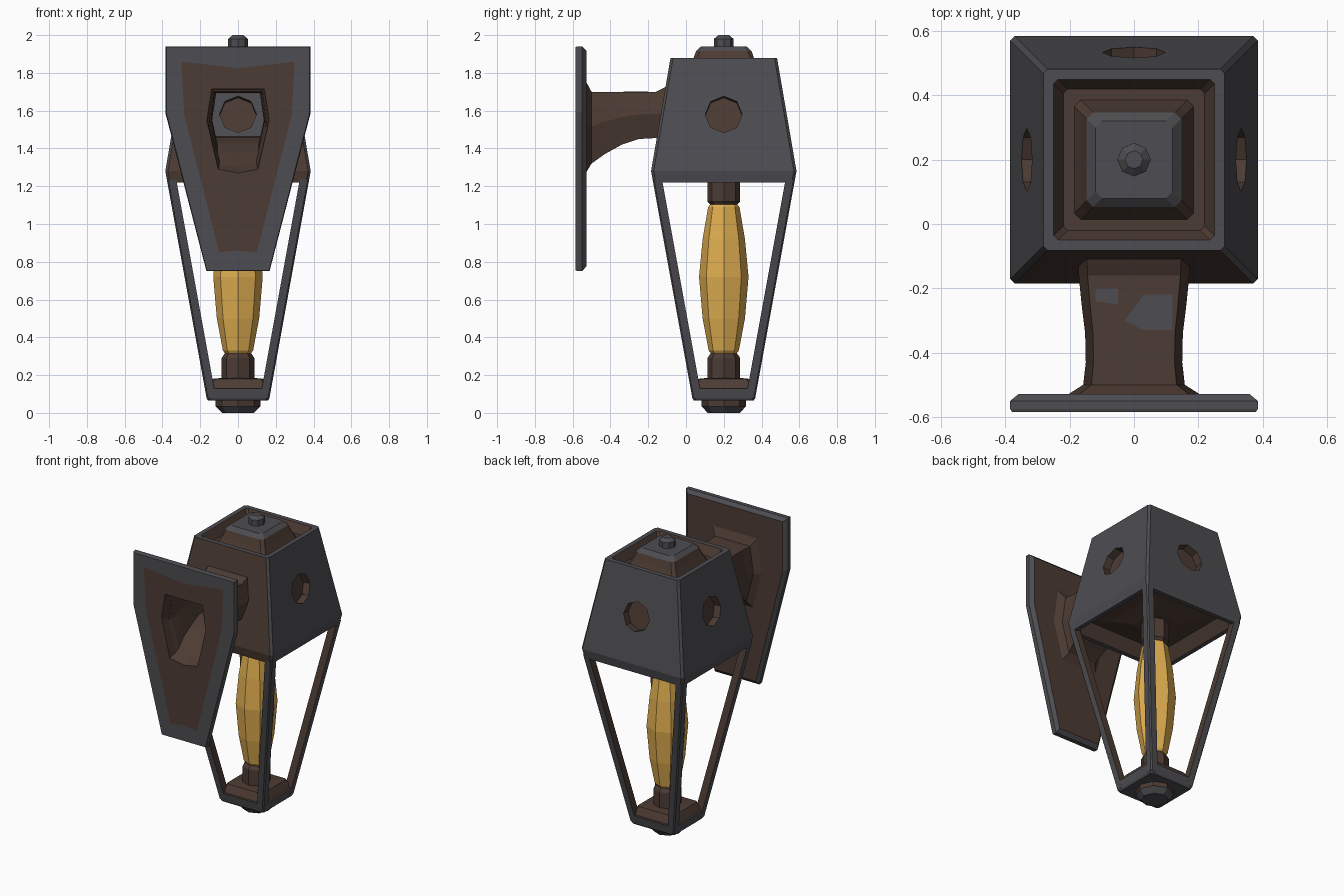
import bpy, bmesh, math
from mathutils import Vector

if "Cube" in bpy.data.objects:
    bpy.data.objects.remove(bpy.data.objects["Cube"])

def material(name, col):
    m = bpy.data.materials.new(name)
    m.diffuse_color = (*col, 1)
    m.use_nodes = True
    m.node_tree.nodes["Principled BSDF"].inputs["Base Color"].default_value = m.diffuse_color
    return m

MATS = [material("dark_iron", (0.075, 0.075, 0.084)),
        material("rust_brown", (0.073, 0.044, 0.033)),
        material("amber_glass", (0.74, 0.42, 0.08))]
IRON, RUST, AMBER = 0, 1, 2
CY = 0.2  # lantern axis


def finish(name, bm):
    bmesh.ops.recalc_face_normals(bm, faces=bm.faces)
    me = bpy.data.meshes.new(name)
    bm.to_mesh(me)
    bm.free()
    for m in MATS:
        me.materials.append(m)
    ob = bpy.data.objects.new(name, me)
    bpy.context.collection.objects.link(ob)
    return ob


def add_loft(bm, loops, mats, closed=False, caps=(IRON, IRON)):
    """Join equal loops of points; one colour per band."""
    vs = [[bm.verts.new(p) for p in lp] for lp in loops]
    n, k = len(vs[0]), len(vs)
    for i in range(k if closed else k - 1):
        a, b = vs[i], vs[(i + 1) % k]
        for j in range(n):
            f = bm.faces.new((a[j], a[(j + 1) % n], b[(j + 1) % n], b[j]))
            f.material_index = mats[i] if isinstance(mats, list) else mats
    if not closed:
        for lp, c in zip((vs[0], vs[-1]), caps):
            bm.faces.new(lp).material_index = c


def loft(name, loops, mats, closed=False, caps=(IRON, IRON)):
    bm = bmesh.new()
    add_loft(bm, loops, mats, closed, caps)
    return finish(name, bm)


def square(h, z, c=0.014):
    """Square ring with clipped corners."""
    pts = [(h, -h + c), (h, h - c), (h - c, h), (-h + c, h),
           (-h, h - c), (-h, -h + c), (-h + c, -h), (h - c, -h)]
    return [(x, y + CY, z) for x, y in pts]


def octagon(r, z):
    return [(r * math.cos(i * math.pi / 4), CY + r * math.sin(i * math.pi / 4), z)
            for i in range(8)]


def turned(name, prof, mats, caps):
    return loft(name, [octagon(r, z) for r, z in prof], mats, caps=caps)


def mirrored(y, top, right, bottom):
    """Symmetric eight-point outline in the xz plane."""
    pts = [(0, top)] + right + [(0, bottom)] + [(-x, z) for x, z in reversed(right)]
    return [(x, y, z) for x, z in pts]


# ---- wall plate with hollow arm ----
def outline(y, sx=1, sz=1):
    z = lambda v: 1.38 + (v - 1.38) * sz
    return mirrored(y, z(1.94), [(0.385 * sx, z(1.94)), (0.385 * sx, z(1.59)), (0.167 * sx, z(0.75))], z(0.75))


def arm_ring(y, w, zt, zb, inset=0.0):
    w, zt, zb = w - inset, zt - inset * 0.6, zb + inset * 0.6
    zm = zb + (zt - zb) * 0.52
    low = 0.66 if y < -0.48 else 0.78
    return mirrored(y, zt, [(w * 0.84, zt), (w, zm), (w * low, zb)], zb)


opening = mirrored(-0.585, 1.715, [(0.14, 1.715), (0.165, 1.55), (0.105, 1.29)], 1.27)
painted = mirrored(-0.585, 1.825, [(0.30, 1.86), (0.285, 1.58), (0.10, 0.85)], 0.86)
loft("wall_plate",
     [arm_ring(-0.53, 0.165, 1.72, 1.30, 0.012), opening, painted,
      outline(-0.585, 0.985, 0.993), outline(-0.575), outline(-0.55),
      outline(-0.528, 0.93, 0.96), arm_ring(-0.528, 0.19, 1.74, 1.29)],
     [RUST, RUST, IRON, IRON, IRON, IRON, RUST, RUST], closed=True)

stations = [(-0.53, 0.205, 1.755, 1.27), (-0.50, 0.158, 1.70, 1.32), (-0.43, 0.15, 1.70, 1.37),
            (-0.34, 0.152, 1.70, 1.42), (-0.25, 0.163, 1.70, 1.45),
            (-0.16, 0.172, 1.70, 1.455), (-0.10, 0.175, 1.73, 1.44)]
inner = [arm_ring(y, min(w, 0.165), min(zt, 1.71), max(zb, 1.30), 0.012)
         for y, w, zt, zb in reversed(stations)]
loft("bracket_arm", [arm_ring(*s) for s in stations] + inner, RUST, closed=True)

# bare iron patches on top of the arm
for nm, pts in (("arm_patch_left", [(-0.12, -0.24), (-0.05, -0.25), (-0.05, -0.20), (-0.12, -0.20)]),
                ("arm_patch_right", [(-0.03, -0.30), (0.03, -0.33), (0.12, -0.33), (0.12, -0.22), (0.03, -0.22)])):
    loft(nm, [[(x, y, z) for x, y in pts] for z in (1.698, 1.702)], IRON)

# ---- hood: sloped walls, recessed top, dished underside ----
hood = loft("hood",
            [square(0.10, 1.25), square(0.20, 1.28), square(0.30, 1.30), square(0.345, 1.22),
             square(0.374, 1.22), square(0.385, 1.28), square(0.282, 1.88), square(0.25, 1.88),
             square(0.22, 1.82)],
            [RUST, RUST, RUST, IRON, IRON, IRON, IRON, RUST], caps=(RUST, RUST))
for p in hood.data.polygons:  # wall facing the arm is rusted
    if p.normal.y < -0.9 and p.center.y < -0.05:
        p.material_index = RUST

# iron backing seen through the hollow arm, lying on the sloped wall
slope = lambda z: CY - (0.282 + (1.88 - z) * 0.103 / 0.6)
backing = loft("arm_backing",
               [[(x, slope(z) - d, z) for x, z in
                 ((-0.125, 1.46), (0.125, 1.46), (0.145, 1.58), (0.135, 1.69),
                  (-0.135, 1.69), (-0.145, 1.58))]
                for d in (-0.002, 0.004)], IRON)

# octagonal blind holes in all four walls
bm = bmesh.new()
for q in range(4):
    a = q * math.pi / 2
    d = Vector((math.cos(a), math.sin(a), 0))
    nrm = (d * 6 + Vector((0, 0, 1))).normalized()
    u = Vector((-d.y, d.x, 0))
    v = nrm.cross(u)
    c = Vector((0, CY, 1.58)) + d * 0.333
    add_loft(bm, [[c + nrm * t + (u * math.cos(i * math.pi / 4) + v * math.sin(i * math.pi / 4)) * 0.098
                   for i in range(8)] for t in (-0.05, 0.05)], RUST, caps=(RUST, RUST))
cutter = finish("hole_cutter", bm)
cutter.hide_render = True
for ob in (hood, backing):
    mod = ob.modifiers.new("holes", 'BOOLEAN')
    mod.operation = 'DIFFERENCE'
    mod.solver = 'EXACT'
    mod.object = cutter
    bpy.context.view_layer.objects.active = ob
    bpy.ops.object.modifier_apply(modifier=mod.name)
bpy.data.objects.remove(cutter)

# ---- top cap and finial ----
loft("top_cap", [square(0.19, 1.81, 0.02), square(0.163, 1.87, 0.02),
                 square(0.147, 1.915, 0.02), square(0.12, 1.94, 0.02)],
     [RUST, RUST, IRON])
turned("top_finial", [(0.052, 1.93), (0.052, 1.98), (0.028, 2.0)], IRON, (IRON, IRON))

# ---- cage: four sloping corner bars, rust on the inside ----
half = lambda z: 0.165 + 0.22 * (z - 0.07) / 1.21
bm = bmesh.new()
for sx in (-1, 1):
    for sy in (-1, 1):
        loops = []
        for z in (0.08, 1.235):
            o, i = half(z), half(z) - 0.05
            c = 0.008
            loops.append([(sx * x, CY + sy * y, z) for x, y in
                          ((o, o - c), (o - c, o), (i, o), (i, i), (o, i))])
        add_loft(bm, loops, [IRON])
bmesh.ops.recalc_face_normals(bm, faces=bm.faces)
for f in bm.faces:
    c = f.calc_center_median() - Vector((0, CY, 0))
    if f.normal.x * c.x + f.normal.y * c.y < 0 and abs(f.normal.z) < 0.5:
        f.material_index = RUST
finish("cage_bars", bm)

loft("cage_base", [square(0.158, 0.065), square(0.165, 0.075), square(half(0.13), 0.13),
                   square(0.16, 0.13), square(0.135, 0.18), square(0.09, 0.185)],
     [IRON, IRON, RUST, RUST, RUST], caps=(IRON, RUST))
turned("bottom_finial", [(0.118, 0.07), (0.118, 0.035), (0.085, 0.0)],
       [RUST, IRON], (RUST, IRON))

# ---- lamp: sockets and faceted glass ----
turned("lower_socket", [(0.087, 0.17), (0.087, 0.29), (0.07, 0.315)], RUST, (RUST, RUST))
turned("upper_socket", [(0.07, 1.10), (0.087, 1.12), (0.087, 1.27)], RUST, (RUST, RUST))
turned("glass_bulb", [(0.065, 0.31), (0.08, 0.33), (0.112, 0.50), (0.131, 0.72),
                      (0.112, 0.92), (0.083, 1.09), (0.07, 1.105)], AMBER, (AMBER, AMBER))
